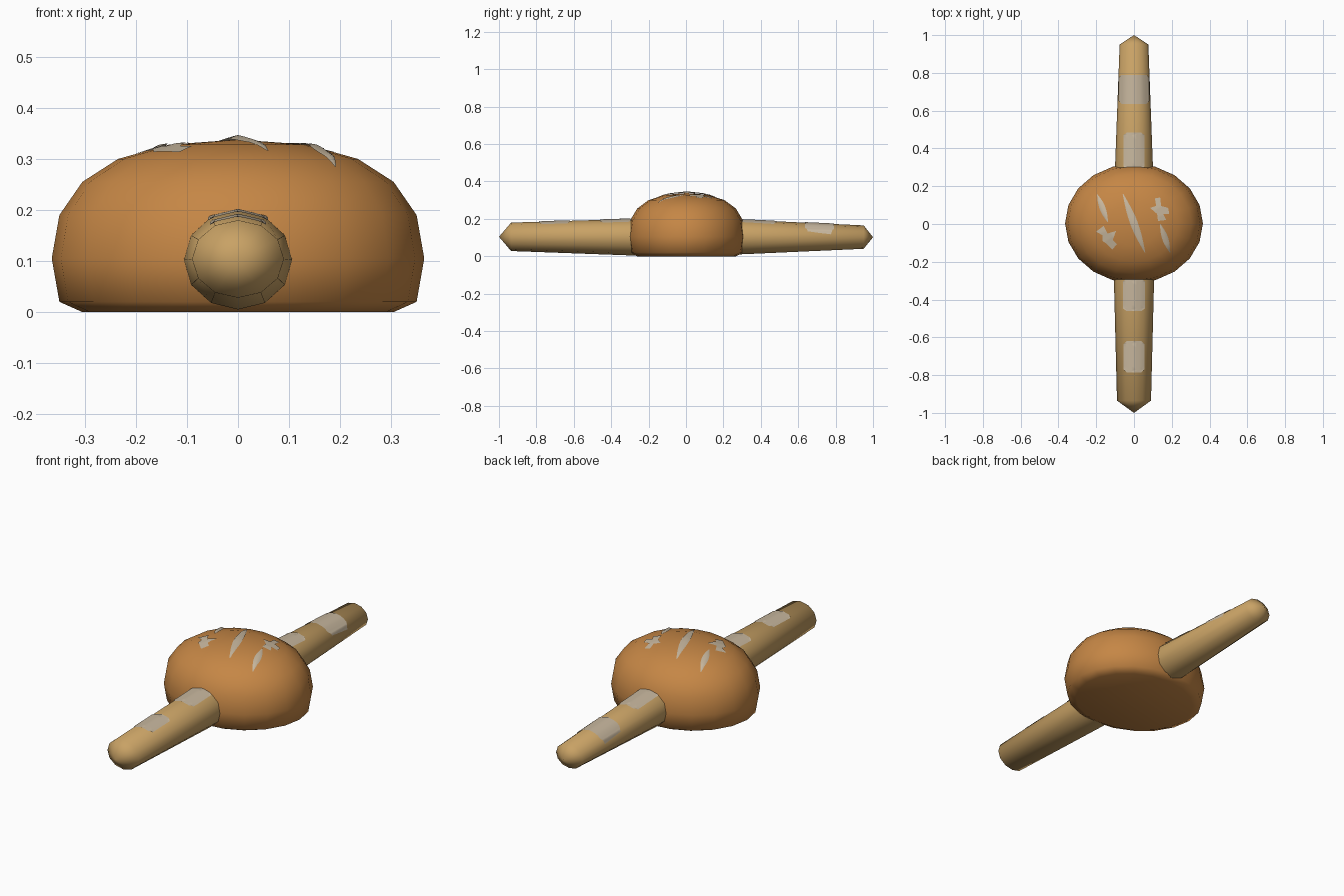
import bpy, bmesh, math
from mathutils import Vector
from mathutils.bvhtree import BVHTree

if "Cube" in bpy.data.objects:
    bpy.data.objects.remove(bpy.data.objects["Cube"])


def material(name, rgb):
    m = bpy.data.materials.new(name)
    m.diffuse_color = (*rgb, 1)
    m.use_nodes = True
    m.node_tree.nodes["Principled BSDF"].inputs["Base Color"].default_value = m.diffuse_color
    return m


CRUST = material("brown crust", (0.56, 0.24, 0.06))
GOLD = material("golden crust", (0.58, 0.36, 0.13))
FLOUR = material("pale flour", (0.57, 0.47, 0.34))


def finish(name, bm, mat, angle=60):
    bmesh.ops.recalc_face_normals(bm, faces=bm.faces)
    mesh = bpy.data.meshes.new(name)
    bm.to_mesh(mesh)
    bm.free()
    mesh.materials.append(mat)
    ob = bpy.data.objects.new(name, mesh)
    bpy.context.collection.objects.link(ob)
    bpy.ops.object.select_all(action='DESELECT')
    ob.select_set(True)
    bpy.context.view_layer.objects.active = ob
    bpy.ops.object.shade_smooth_by_angle(angle=math.radians(angle))
    return ob


def loft(rings, start=None, end=None):
    """Skin a list of point rings, closing each end with a tip or a flat cap."""
    bm = bmesh.new()
    vs = [[bm.verts.new(p) for p in r] for r in rings]
    n = len(vs[0])
    for a, b in zip(vs, vs[1:]):
        for i in range(n):
            j = (i + 1) % n
            bm.faces.new((a[i], a[j], b[j], b[i]))
    for ring, tip in ((vs[0], start), (vs[-1], end)):
        if tip:
            t = bm.verts.new(tip)
            for i in range(n):
                bm.faces.new((ring[i], ring[(i + 1) % n], t))
        else:
            bm.faces.new(ring)
    return bm


def circle(n):
    return [(math.cos(2 * math.pi * i / n), math.sin(2 * math.pi * i / n)) for i in range(n)]


# Round loaf: oval rings stacked from a flat base to the domed top
profile = [(0.305, 0.0), (0.35, 0.02), (0.365, 0.105), (0.35, 0.19),
           (0.305, 0.255), (0.235, 0.30), (0.135, 0.328)]
bm = loft([[(r * c, r * 0.865 * s + 0.003, z) for c, s in circle(20)] for r, z in profile],
          end=(0, 0.003, 0.338))
bmesh.ops.recalc_face_normals(bm, faces=bm.faces)
loaf_tree = BVHTree.FromBMesh(bm)
finish("round_loaf", bm, CRUST)

# Long stick loaf: (y, half width, bottom, top), tapering to blunt points
sections = [(-0.935, 0.09, 0.028, 0.180), (-0.31, 0.106, 0.005, 0.199),
            (0.0, 0.107, 0.004, 0.200), (0.31, 0.10, 0.011, 0.195),
            (0.95, 0.076, 0.04, 0.165)]
bm = loft([[(w * c, y, (lo + hi) / 2 + (hi - lo) / 2 * s) for c, s in circle(12)]
           for y, w, lo, hi in sections], start=(0, -1, 0.104), end=(0, 1, 0.102))
bmesh.ops.recalc_face_normals(bm, faces=bm.faces)
stick_tree = BVHTree.FromBMesh(bm)
finish("long_loaf", bm, GOLD)


def drop(tree, x, y, lift):
    hit = tree.ray_cast(Vector((x, y, 1)), Vector((0, 0, -1)))
    return hit[0] + hit[1] * lift


def patch(name, tree, outline):
    """Thin flour patch draped over a loaf."""
    bm = bmesh.new()
    bm.faces.new([bm.verts.new((x, y, 0)) for x, y in outline])
    bmesh.ops.triangulate(bm, faces=bm.faces)
    for _ in range(3):
        bmesh.ops.subdivide_edges(bm, edges=bm.edges[:], cuts=1, use_grid_fill=True)
    for v in bm.verts:
        v.co = drop(tree, v.co.x, v.co.y, 0.003)
    for f in bm.faces:
        f.normal_update()
    finish(name, bm, FLOUR)


# Flour patches along the long loaf
for i, (y0, y1, w) in enumerate([(-0.785, -0.62, 0.053), (-0.46, -0.29, 0.057),
                                 (0.29, 0.485, 0.053), (0.635, 0.79, 0.078)]):
    c = 0.015
    patch(f"flour_patch_{i + 1}", stick_tree,
          [(-w + c, y0), (w - c, y0), (w, y0 + c), (w, y1 - c),
           (w - c, y1), (-w + c, y1), (-w, y1 - c), (-w, y0 + c)])

# Ragged flour marks on the round loaf
patch("left_flour_mark", loaf_tree,
      [(-0.20, -0.04), (-0.16, -0.01), (-0.14, -0.05), (-0.095, -0.037), (-0.112, -0.085),
       (-0.09, -0.106), (-0.115, -0.135), (-0.15, -0.10), (-0.165, -0.09), (-0.165, -0.06)])
patch("right_flour_mark", loaf_tree,
      [(0.085, 0.085), (0.117, 0.095), (0.11, 0.135), (0.138, 0.14), (0.143, 0.095),
       (0.18, 0.085), (0.186, 0.053), (0.154, 0.053), (0.17, 0.021), (0.127, 0.016), (0.122, 0.053)])


def slash(name, a, b, width):
    """Lens-shaped raised score with a central ridge."""
    a, b = Vector(a), Vector(b)
    side = Vector((a.y - b.y, b.x - a.x)).normalized()
    bm = bmesh.new()
    rows = []
    n = 10
    for i in range(n + 1):
        t = i / n
        bulge = 0.08 + 0.92 * math.sin(math.pi * t)
        p = a.lerp(b, t)
        row = []
        for k in (-1, 0, 1):
            q = p + side * (k * width * bulge)
            row.append(bm.verts.new(drop(loaf_tree, q.x, q.y, 0.003 + (0.006 * bulge if k == 0 else 0))))
        rows.append(row)
    for r, s in zip(rows, rows[1:]):
        for k in (0, 1):
            bm.faces.new((r[k], r[k + 1], s[k + 1], s[k]))
    finish(name, bm, FLOUR)


# Three parallel scores across the top
slash("left_score", (-0.193, 0.155), (-0.138, 0.01), 0.016)
slash("middle_score", (-0.058, 0.158), (0.058, -0.15), 0.02)
slash("right_score", (0.138, 0.0), (0.19, -0.15), 0.016)
